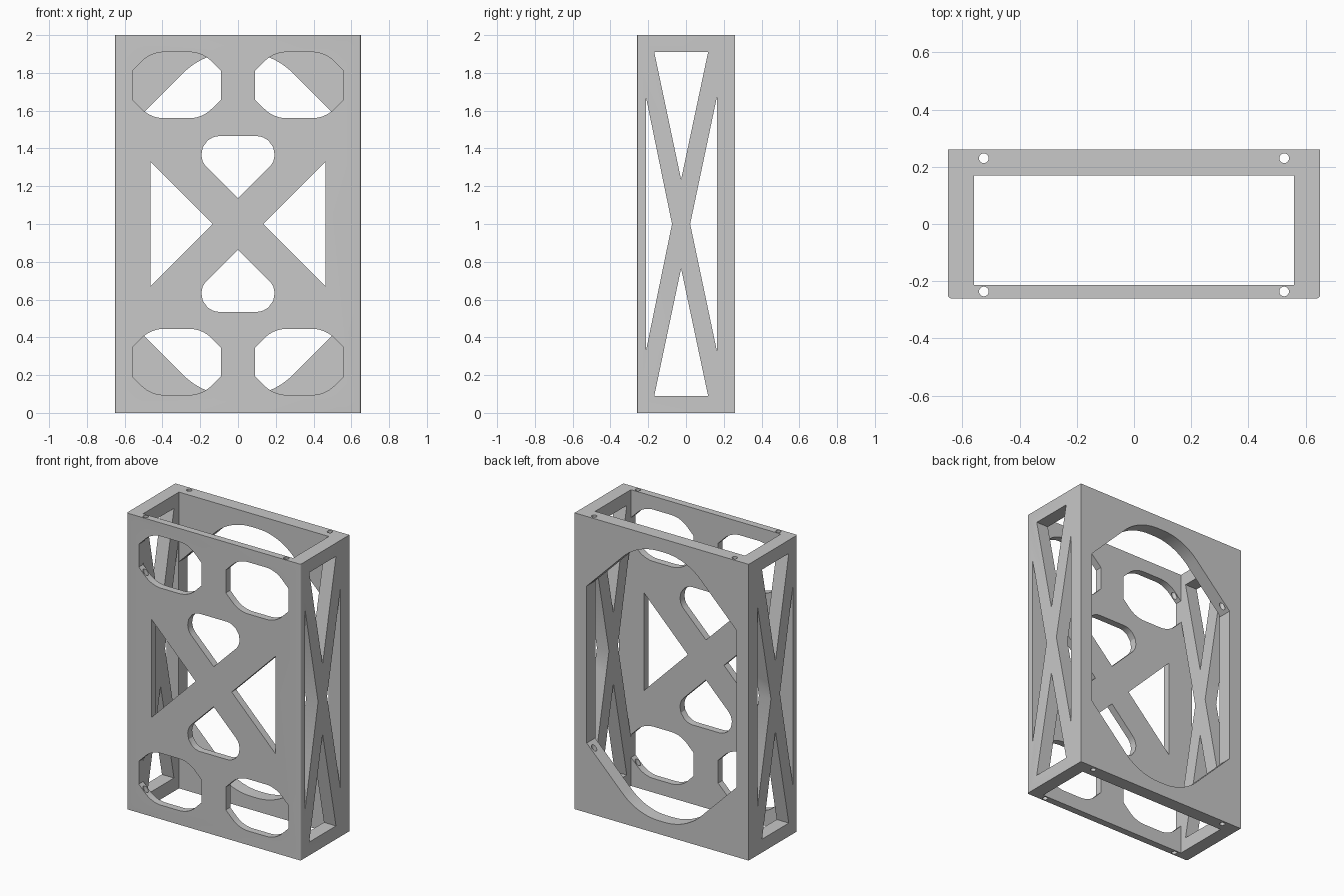
import bpy, bmesh, math
from mathutils import Vector

cube = bpy.data.objects.get("Cube")
if cube:
    bpy.data.objects.remove(cube, do_unlink=True)

gray = bpy.data.materials.new("plain_gray")
gray.use_nodes = True
color = (0.58, 0.58, 0.58, 1)
gray.diffuse_color = color
gray.node_tree.nodes["Principled BSDF"].inputs["Base Color"].default_value = color


def rounded(corners, steps=10):
    """Polygon from (u, v, radius) corners, each filleted by its radius."""
    out = []
    for i, (u, v, r) in enumerate(corners):
        p = Vector((u, v))
        if r == 0:
            out.append(p)
            continue
        a = (Vector(corners[i - 1][:2]) - p).normalized()
        b = (Vector(corners[(i + 1) % len(corners)][:2]) - p).normalized()
        half = a.angle(b) / 2
        center = p + (a + b).normalized() * r / math.sin(half)
        start = p + a * r / math.tan(half) - center
        end = p + b * r / math.tan(half) - center
        for k in range(steps + 1):
            # the blend of the two radii, pushed out to the arc
            out.append(center + start.lerp(end, k / steps).normalized() * r)
    return out


def prism(name, points, axis, low, high):
    """Extrude a flat outline along one axis."""
    place = {"x": lambda p, d: (d, p[0], p[1]),
             "y": lambda p, d: (p[0], d, p[1]),
             "z": lambda p, d: (p[0], p[1], d)}[axis]
    bm = bmesh.new()
    bottom = [bm.verts.new(place(p, low)) for p in points]
    top = [bm.verts.new(place(p, high)) for p in points]
    bm.faces.new(bottom)
    bm.faces.new(top)
    for i in range(len(points)):
        bm.faces.new((bottom[i - 1], bottom[i], top[i], top[i - 1]))
    bmesh.ops.recalc_face_normals(bm, faces=bm.faces)
    mesh = bpy.data.meshes.new(name)
    bm.to_mesh(mesh)
    bm.free()
    mesh.materials.append(gray)
    obj = bpy.data.objects.new(name, mesh)
    bpy.context.collection.objects.link(obj)
    return obj


def cut(points, axis, low, high):
    """Remove a prism from the frame."""
    cutter = prism("cutter", points, axis, low, high)
    cutter.hide_render = True
    mod = frame.modifiers.new("cut", "BOOLEAN")
    mod.operation = "DIFFERENCE"
    mod.solver = "EXACT"
    mod.object = cutter
    bpy.context.view_layer.objects.active = frame
    bpy.ops.object.modifier_apply(modifier=mod.name)
    bpy.data.objects.remove(cutter, do_unlink=True)


def window(cx, cz, w, h, chamfer, r):
    """Chamfered window outline, rounded where it meets its top and bottom."""
    quarter = [(w, h - chamfer, 0), (w - chamfer, h, r)]
    ring = quarter + [(-u, v, q) for u, v, q in reversed(quarter)]
    ring += [(-u, -v, q) for u, v, q in ring]
    return rounded([(cx + u, cz + v, q) for u, v, q in ring])


def flip(points):
    return [(u, 2 - v) for u, v in points]


# Outer body, with softened front edges, and the hollow core
frame = prism("bracket_frame", rounded([(-0.65, -0.26, 0.01), (0.65, -0.26, 0.01),
                                        (0.65, 0.26, 0), (-0.65, 0.26, 0)], 4), "z", 0, 2)
cut([(-0.56, -0.2125), (0.56, -0.2125), (0.56, 0.17), (-0.56, 0.17)], "z", -1, 3)

# Large opening in the back wall
cut(window(0, 1, 0.5595, 0.91, 0.38, 0.38), "y", 0, 1)

# Front wall: corner windows, side triangles and teardrops
for side in (-1, 1):
    for z in (0.27, 1.735):
        cut(window(side * 0.325, z, 0.234, 0.175, 0.098, 0.17), "y", -1, 0)
    cut([(side * 0.463, 1.33), (side * 0.463, 0.67), (side * 0.135, 1)], "y", -1, 0)
drop = rounded([(0, 1.135, 0), (0.33, 1.465, 0.096), (-0.33, 1.465, 0.096)])
for outline in (drop, flip(drop)):
    cut(outline, "y", -1, 0)

# Side walls: tall cross bracing
wedge = [(-0.168, 1.91), (0.117, 1.91), (-0.026, 1.235)]
for outline in (wedge, flip(wedge),
                [(-0.2115, 1.67), (-0.2115, 0.33), (-0.074, 1)],
                [(0.163, 1.67), (0.163, 0.33), (0.022, 1)]):
    cut(outline, "x", -1, 1)

# Screw holes running the full height
for x in (-0.525, 0.525):
    for y in (-0.236, 0.23):
        ring = [(x + 0.017 * math.cos(k * math.tau / 20),
                 y + 0.017 * math.sin(k * math.tau / 20)) for k in range(20)]
        cut(ring, "z", -1, 3)

# Smooth the curved cuts, keep the corners crisp
bpy.ops.object.select_all(action="DESELECT")
frame.select_set(True)
bpy.context.view_layer.objects.active = frame
bpy.ops.object.shade_smooth_by_angle(angle=math.radians(25))
